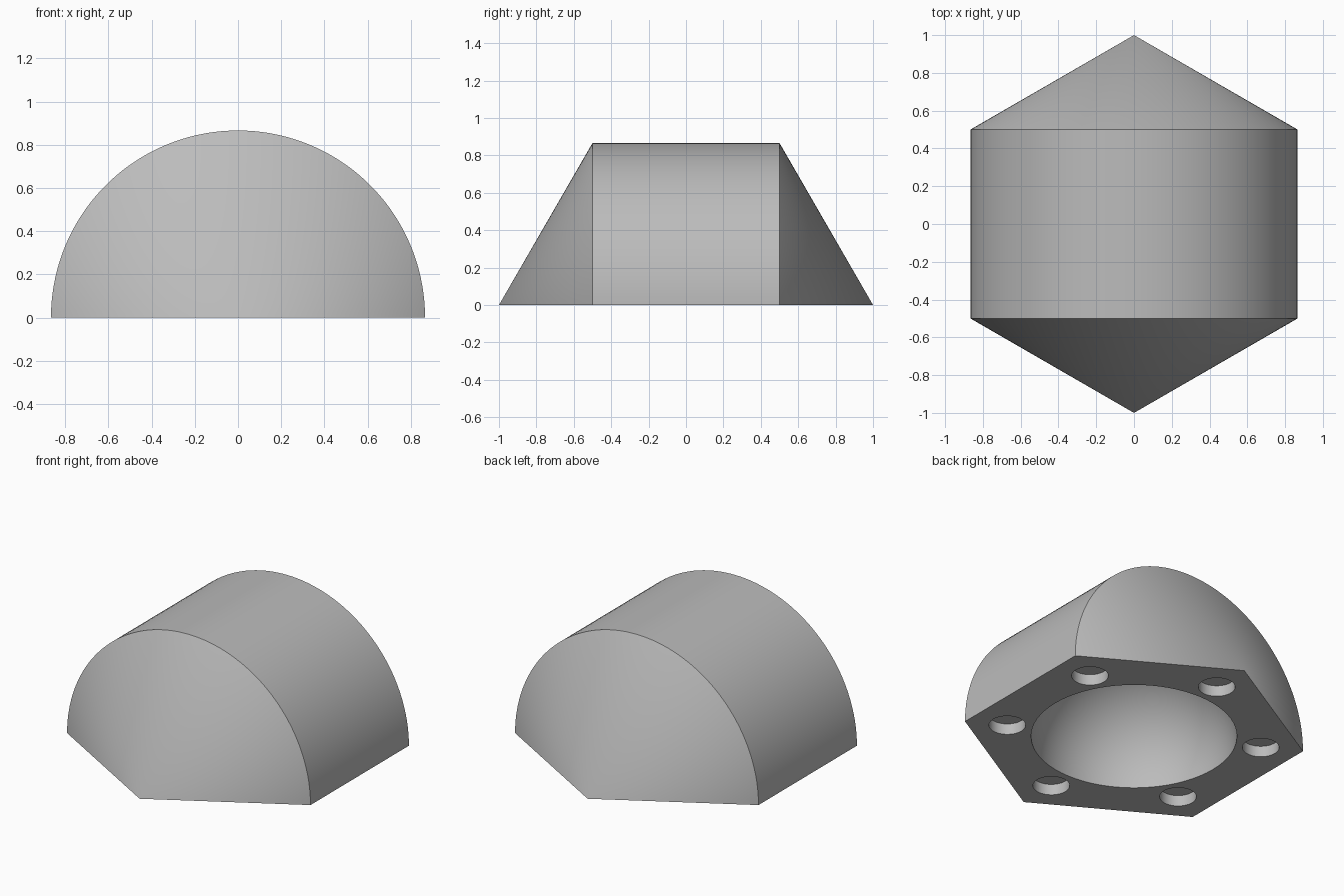
import bpy, bmesh
from math import pi, sin, cos, radians
from mathutils import Vector

cube = bpy.data.objects.get("Cube")
if cube:
    bpy.data.objects.remove(cube, do_unlink=True)

SIDE = sin(radians(60))      # half width of the hexagon
CAVITY_R = 0.6
HOLE_R, HOLE_RING, HOLE_DEPTH = 0.107, 0.75, 0.07

grey = bpy.data.materials.new("plain grey")
grey.use_nodes = True
colour = (0.5, 0.5, 0.5, 1)
grey.diffuse_color = colour
grey.node_tree.nodes["Principled BSDF"].inputs["Base Color"].default_value = colour


def make_object(name, bm):
    bmesh.ops.recalc_face_normals(bm, faces=bm.faces)
    mesh = bpy.data.meshes.new(name)
    bm.to_mesh(mesh)
    bm.free()
    mesh.materials.append(grey)
    obj = bpy.data.objects.new(name, mesh)
    bpy.context.collection.objects.link(obj)
    return obj


# Body: half a hexagon turned half way round the y axis
bm = bmesh.new()
profile = [(0, -1, 0), (SIDE, -0.5, 0), (SIDE, 0.5, 0), (0, 1, 0)]
verts = [bm.verts.new(p) for p in profile]
edges = [bm.edges.new(pair) for pair in zip(verts, verts[1:])]
bmesh.ops.spin(bm, geom=verts + edges, cent=(0, 0, 0), axis=(0, -1, 0),
               angle=pi, steps=72)
bmesh.ops.remove_doubles(bm, verts=bm.verts, dist=1e-5)
bmesh.ops.holes_fill(bm, edges=[e for e in bm.edges if e.is_boundary])
body = make_object("half_body", bm)

# Cutters: round cavity and six flat-bottomed sockets towards the corners
bm = bmesh.new()
bmesh.ops.create_uvsphere(bm, u_segments=72, v_segments=36, radius=CAVITY_R)
cavity = make_object("cavity_cutter", bm)

bm = bmesh.new()
for i in range(6):
    a = radians(30 + 60 * i)
    ring = bmesh.ops.create_cone(bm, cap_ends=True, segments=48, radius1=HOLE_R,
                                 radius2=HOLE_R, depth=2 * HOLE_DEPTH)
    bmesh.ops.translate(bm, verts=ring["verts"],
                        vec=Vector((cos(a), sin(a), 0)) * HOLE_RING)
sockets = make_object("socket_cutter", bm)

for cutter in (cavity, sockets):
    mod = body.modifiers.new(cutter.name, 'BOOLEAN')
    mod.operation = 'DIFFERENCE'
    mod.solver = 'EXACT'
    mod.object = cutter

# Apply the cuts, then discard the cutters
bpy.ops.object.select_all(action='DESELECT')
body.select_set(True)
bpy.context.view_layer.objects.active = body
for mod in list(body.modifiers):
    bpy.ops.object.modifier_apply(modifier=mod.name)
for cutter in (cavity, sockets):
    bpy.data.objects.remove(cutter, do_unlink=True)

bpy.ops.object.shade_smooth_by_angle(angle=radians(30))
